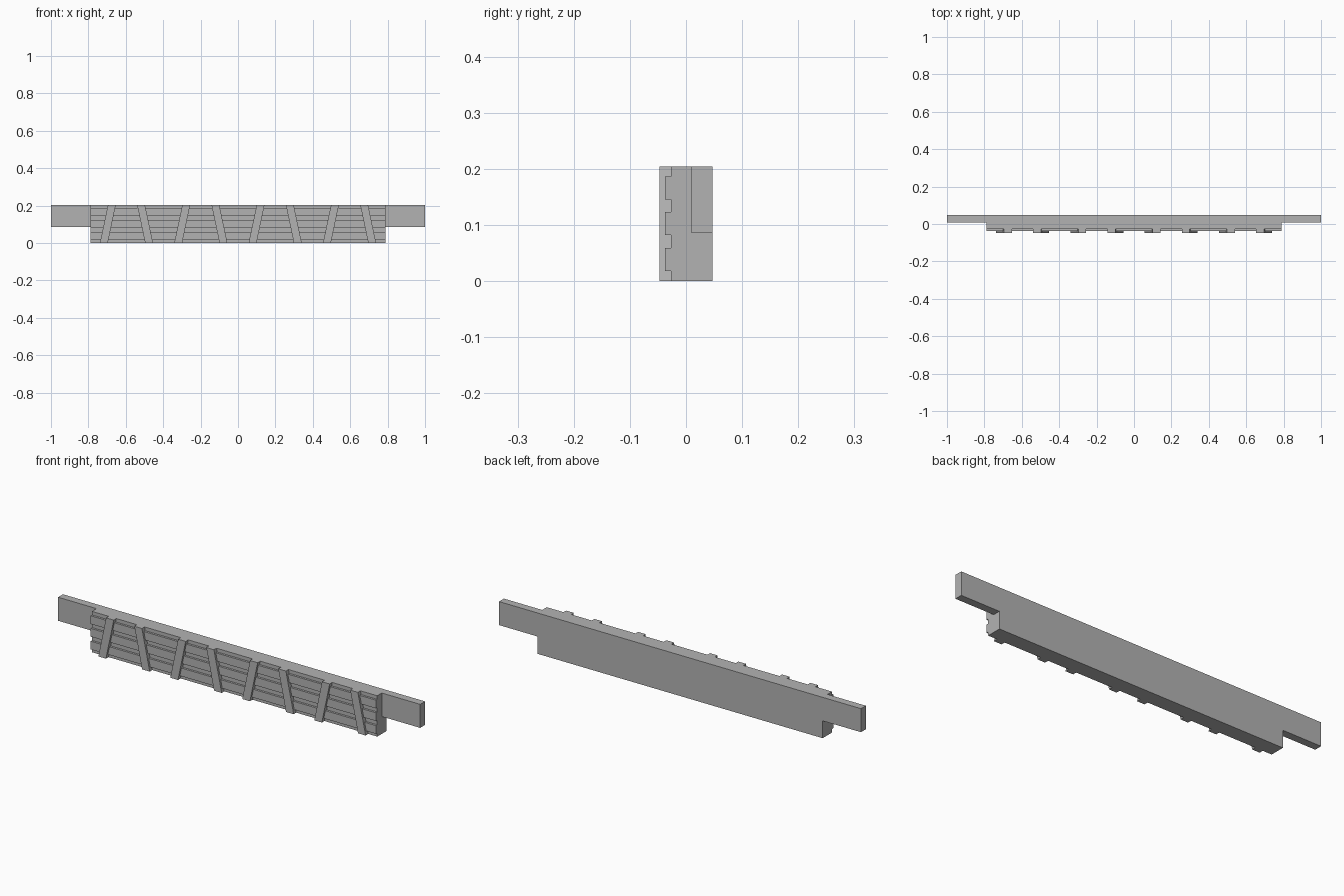
import bpy, bmesh

if "Cube" in bpy.data.objects:
    bpy.data.objects.remove(bpy.data.objects["Cube"])

grey = bpy.data.materials.new("stone grey")
grey.diffuse_color = (0.45, 0.45, 0.45, 1)
grey.use_nodes = True
grey.node_tree.nodes["Principled BSDF"].inputs["Base Color"].default_value = grey.diffuse_color

H = 0.204        # overall height
BACK = 0.0475    # rear face
GROOVE = -0.027  # groove floor
RIDGE = -0.0375  # rib face
FRONT = -0.0475  # brace face
HALF = 0.788     # half length of the main beam


def prism(name, points, vec):
    """Extrude a closed polygon of 3D points along vec."""
    bm = bmesh.new()
    face = bm.faces.new([bm.verts.new(p) for p in points])
    ext = bmesh.ops.extrude_face_region(bm, geom=[face])
    verts = [g for g in ext["geom"] if isinstance(g, bmesh.types.BMVert)]
    bmesh.ops.translate(bm, verts=verts, vec=vec)
    bmesh.ops.recalc_face_normals(bm, faces=bm.faces[:])
    mesh = bpy.data.meshes.new(name)
    bm.to_mesh(mesh)
    bm.free()
    mesh.materials.append(grey)
    obj = bpy.data.objects.new(name, mesh)
    bpy.context.collection.objects.link(obj)
    return obj


# Main beam: ribbed cross-section swept along x
section = [(BACK, H), (BACK, 0), (GROOVE, 0)]
for low, high in ((0.018, 0.059), (0.082, 0.123), (0.145, 0.186)):
    section += [(GROOVE, low), (RIDGE, low), (RIDGE, high), (GROOVE, high)]
section.append((GROOVE, H))
prism("ribbed_beam", [(-HALF, y, z) for y, z in section], (2 * HALF, 0, 0))

# End tabs along the upper back
for side, label in ((-1, "left"), (1, "right")):
    tab = [(0.009, 0.0865), (BACK, 0.0865), (BACK, H), (0.009, H)]
    prism(label + "_end_tab", [(side * HALF, y, z) for y, z in tab],
          (side * (1 - HALF), 0, 0))

# Slanted braces, alternating lean
for i in range(8):
    x = (i - 3.5) * 0.1988
    lean = 0.0215 if i % 2 == 0 else -0.0215
    w = 0.021
    prism(f"slanted_brace_{i + 1}",
          [(x - lean - w, GROOVE, 0), (x - lean + w, GROOVE, 0),
           (x + lean + w, GROOVE, H), (x + lean - w, GROOVE, H)],
          (0, FRONT - GROOVE, 0))
